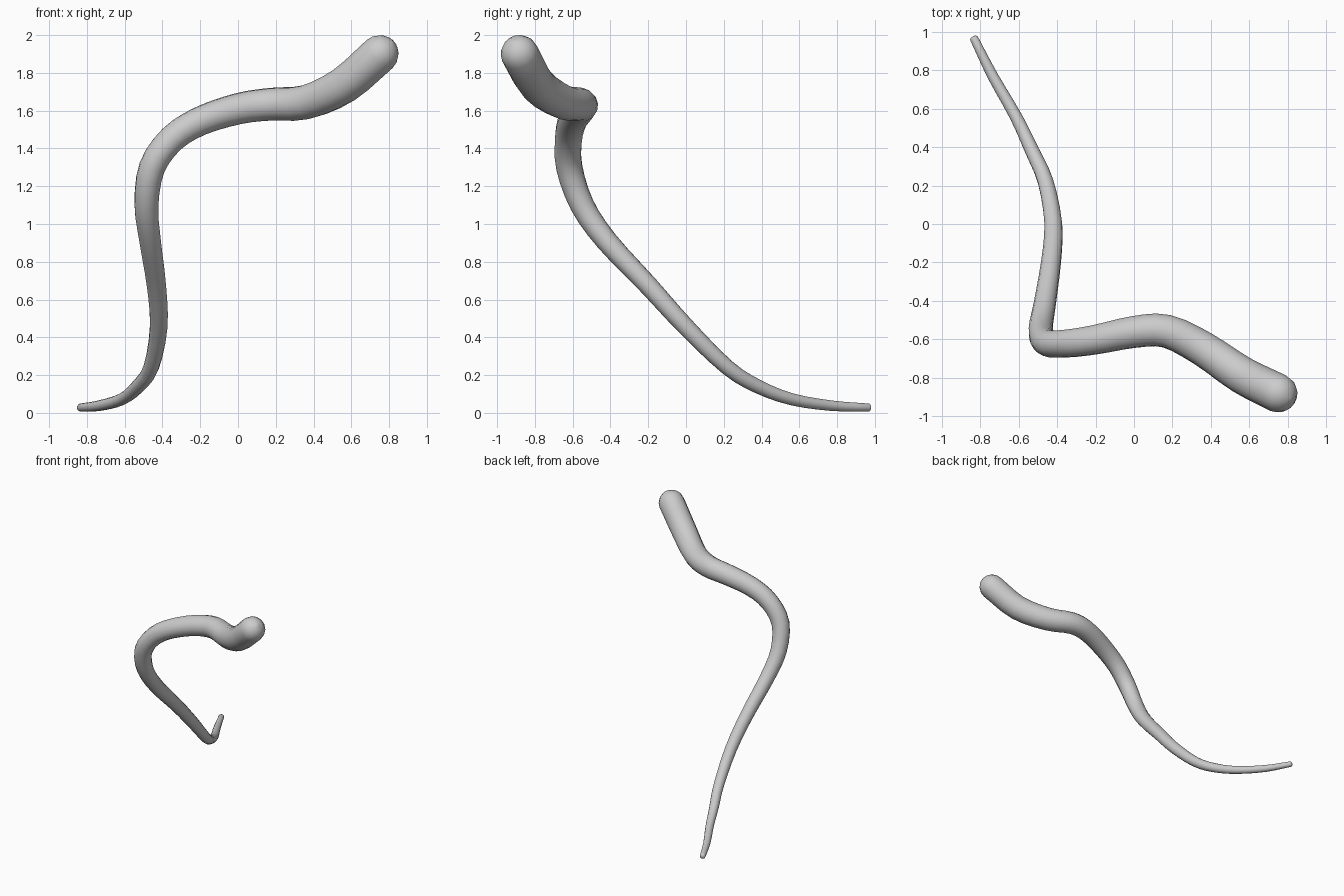
import bpy, math
from mathutils import Vector

if "Cube" in bpy.data.objects:
    bpy.data.objects.remove(bpy.data.objects["Cube"])

# Centre line from thin tip to thick end: x, y, z, radius
PATH = [
    (-0.832, 0.965, 0.028, 0.022), (-0.735, 0.77, 0.038, 0.028),
    (-0.615, 0.56, 0.072, 0.032), (-0.53, 0.38, 0.14, 0.037),
    (-0.46, 0.22, 0.24, 0.041), (-0.42, 0.0, 0.455, 0.047),
    (-0.432, -0.2, 0.675, 0.052), (-0.465, -0.42, 0.91, 0.058),
    (-0.485, -0.55, 1.1, 0.064), (-0.455, -0.618, 1.3, 0.070),
    (-0.35, -0.622, 1.45, 0.073), (-0.2, -0.602, 1.545, 0.077),
    (0.0, -0.562, 1.61, 0.083), (0.17, -0.558, 1.634, 0.087),
    (0.36, -0.65, 1.645, 0.092), (0.56, -0.785, 1.735, 0.098),
    (0.75, -0.88, 1.9, 0.101),
]
pts = [Vector(p) for p in PATH]


def smooth(p, steps=3):
    """Catmull-Rom points through p (position and radius together)."""
    q = [2 * p[0] - p[1]] + p + [2 * p[-1] - p[-2]]
    out = []
    for a, b, c, d in zip(q, q[1:], q[2:], q[3:]):
        for i in range(steps):
            t = i / steps
            out.append(0.5 * (2 * b + (c - a) * t + (2 * a - 5 * b + 4 * c - d) * t * t
                              + (3 * b - a - 3 * c + d) * t ** 3))
    return out + [p[-1]]


def cap(end, before, depth):
    """Rings that round off an end of the tube."""
    direction = (end - before).to_3d().normalized()
    rings = []
    for deg in (22, 45, 67, 85):
        a = math.radians(deg)
        pos = end.to_3d() + direction * end.w * depth * math.sin(a)
        rings.append(Vector((*pos, end.w * math.cos(a))))
    return rings


line = smooth(pts)
line = cap(line[0], line[1], 0.6)[::-1] + line + cap(line[-1], line[-2], 1.0)

# Tapered tube along the line
curve = bpy.data.curves.new("tentacle", 'CURVE')
curve.dimensions = '3D'
curve.bevel_depth = 1.0
curve.bevel_resolution = 5
curve.use_fill_caps = True
spline = curve.splines.new('POLY')
spline.points.add(len(line) - 1)
for sp, p in zip(spline.points, line):
    sp.co = (p.x, p.y, p.z, 1)
    sp.radius = p.w

tentacle = bpy.data.objects.new("tentacle", curve)
bpy.context.collection.objects.link(tentacle)
bpy.context.view_layer.objects.active = tentacle
tentacle.select_set(True)
bpy.ops.object.convert(target='MESH')
bpy.ops.object.shade_smooth()
